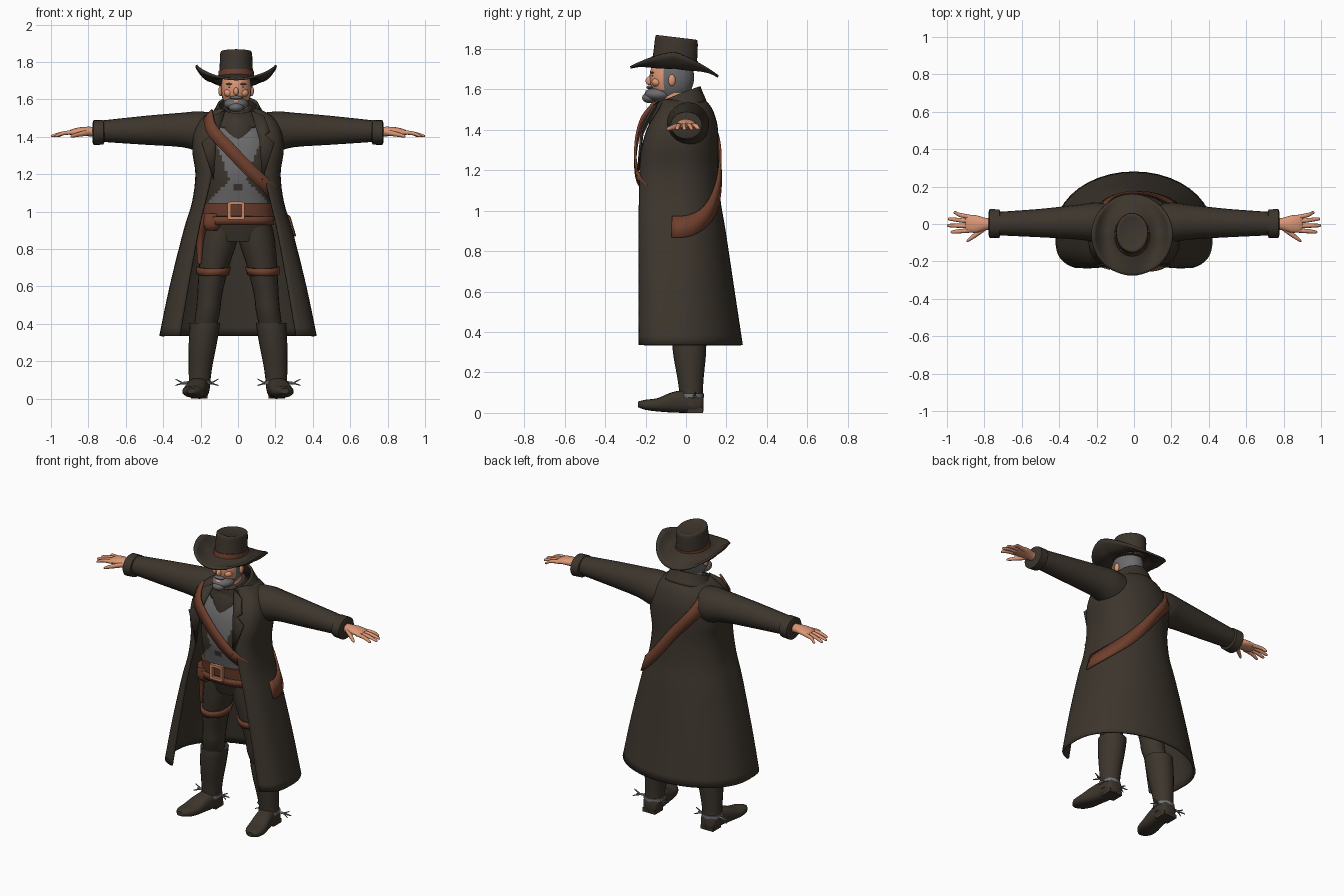
import bpy, bmesh, math
from mathutils import Vector

if "Cube" in bpy.data.objects:
    bpy.data.objects.remove(bpy.data.objects["Cube"])


def material(name, *rgb):
    m = bpy.data.materials.new(name)
    m.use_nodes = True
    m.diffuse_color = (*rgb, 1)
    m.node_tree.nodes["Principled BSDF"].inputs["Base Color"].default_value = (*rgb, 1)
    return m


CLOTH = material("dark cloth", .046, .036, .026)
LEATHER = material("red brown leather", .16, .05, .026)
SKIN = material("skin", .72, .31, .18)
GREY = material("grey hair and shirt", .15, .145, .15)
COPPER = material("copper buckle", .58, .25, .13)
STEEL = material("dull steel", .17, .17, .18)


def build(name, verts, faces, mats, rule=None, mirror=False, thick=0, angle=50):
    """Make an object; rule gives a material slot from each face centre."""
    me = bpy.data.meshes.new(name)
    me.from_pydata(verts, [], faces)
    bm = bmesh.new()
    bm.from_mesh(me)
    bmesh.ops.recalc_face_normals(bm, faces=bm.faces)
    bm.to_mesh(me)
    bm.free()
    ob = bpy.data.objects.new(name, me)
    bpy.context.collection.objects.link(ob)
    for m in mats if isinstance(mats, list) else [mats]:
        me.materials.append(m)
    if rule:
        for p in me.polygons:
            p.material_index = rule(p.center)
    if thick:
        s = ob.modifiers.new("thickness", "SOLIDIFY")
        s.thickness, s.offset = thick, 0
    if mirror:
        ob.modifiers.new("mirror", "MIRROR")
    bpy.ops.object.select_all(action="DESELECT")
    ob.select_set(True)
    bpy.context.view_layer.objects.active = ob
    bpy.ops.object.shade_smooth_by_angle(angle=math.radians(angle))
    return ob


def resample(rows, n):
    """Smooth curve through the rows, n steps per span."""
    out = []
    for i in range(len(rows) - 1):
        p = [rows[max(0, min(len(rows) - 1, i + k))] for k in (-1, 0, 1, 2)]
        for j in range(n):
            t = j / n
            out.append([b + .5 * t * (c - a + t * (2*a - 5*b + 4*c - d + t * (3*(b - c) + d - a)))
                        for a, b, c, d in zip(*p)])
    return out + [list(rows[-1])]


def strip_faces(rows, cols, closed):
    return [(r*cols + c, r*cols + (c + 1) % cols, (r + 1)*cols + (c + 1) % cols, (r + 1)*cols + c)
            for r in range(rows - 1) for c in range(cols if closed else cols - 1)]


def loft(name, rings, mats, axis="Z", sides=20, n=3, power=2, tilt=0, caps=True, **kw):
    """Rings are (position on axis, two centres, two radii)."""
    rings = resample(rings, n)
    verts = []
    for t, a, b, ra, rb in rings:
        for k in range(sides):
            g = 2 * math.pi * k / sides
            u, v = (math.copysign(abs(f) ** (2 / power), f) for f in (math.cos(g), math.sin(g)))
            p, q = a + ra * u, b + rb * v
            verts.append({"X": (t, p, q), "Y": (p, t, q), "Z": (p, q, t + tilt * rb * v)}[axis])
    faces = strip_faces(len(rings), sides, True)
    if caps:
        faces += [tuple(range(sides)), tuple(range(len(verts) - sides, len(verts)))]
    return build(name, verts, faces, mats, **kw)


def ball(name, centre, radii, mats, rule=None, mirror=False):
    bm = bmesh.new()
    bmesh.ops.create_uvsphere(bm, u_segments=32, v_segments=24, radius=1)
    verts = [tuple(c + r * k for c, r, k in zip(centre, radii, v.co)) for v in bm.verts]
    faces = [[v.index for v in f.verts] for f in bm.faces]
    bm.free()
    return build(name, verts, faces, mats, rule, mirror)


def box(name, centre, size, mat, **kw):
    verts = [tuple(c + s * k / 2 for c, s, k in zip(centre, size, (x, y, z)))
             for x in (-1, 1) for y in (-1, 1) for z in (-1, 1)]
    faces = [(0, 1, 3, 2), (4, 6, 7, 5), (0, 4, 5, 1), (2, 3, 7, 6), (0, 2, 6, 4), (1, 5, 7, 3)]
    return build(name, verts, faces, mat, **kw)


# Long coat: height, half width, front, back, half opening
COAT = resample([(.335, .415, -.23, .275, .31), (.6, .36, -.23, .235, .265), (.9, .285, -.23, .19, .21),
                 (1.05, .24, -.228, .165, .175), (1.2, .222, -.225, .155, .14), (1.32, .238, -.212, .155, .135),
                 (1.42, .23, -.18, .15, .125), (1.5, .185, -.13, .125, .095), (1.545, .11, -.11, .09, .07)], 4)
MID = -.03


def coat_ring(z):
    lo = max((r for r in COAT if r[0] <= z), default=COAT[0])
    hi = min((r for r in COAT if r[0] > z), default=COAT[-1])
    t = (z - lo[0]) / max(hi[0] - lo[0], .001)
    return [a + (b - a) * t for a, b in zip(lo, hi)]


def coat_half(z, hw, yf, yb, gap):
    back = [(hw * math.sin(a), MID + (yb - MID) * math.cos(a), z)
            for a in (math.pi / 2 * i / 10 for i in range(11))]
    bulge = lambda x: max(0, 1 - (x / hw) ** 4) ** .25
    front = []
    for i in range(1, 9):
        x = hw - (hw - gap) * (i / 8) ** 2
        front.append((x, MID + (yf - MID) * bulge(x) / bulge(gap), z))
    return back + front


verts = []
for ring in COAT:
    half = coat_half(*ring)
    verts += [(-x, y, z) for x, y, z in reversed(half[1:])] + half
cols = len(verts) // len(COAT)
build("long_coat", verts, strip_faces(len(COAT), cols, False), CLOTH, thick=.012)

loft("coat_sleeve", [(.08, .01, 1.42, .09, .10), (.2, .01, 1.428, .105, .108), (.3, .01, 1.437, .093, .092),
                     (.5, .005, 1.435, .076, .077), (.74, .002, 1.43, .062, .056)], CLOTH, "X", mirror=True)
loft("sleeve_cuff", [(.715, .002, 1.425, .062, .056), (.72, .002, 1.425, .076, .066),
                     (.772, .002, 1.422, .078, .067), (.778, .002, 1.422, .06, .05)],
     CLOTH, "X", n=1, mirror=True)
build("coat_lapel", [(.07, -.135, 1.54), (.14, -.165, 1.51), (.17, -.205, 1.43), (.145, -.215, 1.41),
                     (.195, -.222, 1.37), (.13, -.24, 1.17), (.115, -.215, 1.38)],
      [(0, 1, 2, 3, 6), (3, 4, 5, 6)], CLOTH, thick=.01, mirror=True)
loft("coat_collar", [(1.49, 0, -.035, .15, .13), (1.54, 0, -.04, .12, .115), (1.57, 0, -.045, .105, .11)],
     CLOTH, tilt=.4, caps=False, thick=.014)

# Torso, shirt and neckwear
def shirt_rule(c):
    w = .045 + (1.17 - c.z) * .95 if c.z < 1.17 else .045 + (c.z - 1.17) * .35
    patch = abs(c.x) < .025 and 1.12 < c.z < 1.15
    upper = 1.35 < c.z < 1.47 and .06 < abs(c.x) < .13
    return int(c.y < -.03 and c.z > 1.03 and (abs(c.x) < w or upper) and not patch)


loft("torso", [(.84, 0, -.02, .13, .11), (.95, 0, -.03, .185, .135), (1.05, 0, -.04, .175, .145),
               (1.2, 0, -.05, .175, .165), (1.35, 0, -.045, .18, .155), (1.45, 0, -.04, .14, .12),
               (1.53, 0, -.05, .07, .07)], [CLOTH, GREY], sides=80, n=9, power=2.6, rule=shirt_rule)
loft("neck_scarf", [(1.40, 0, -.09, .055, .10), (1.45, 0, -.07, .11, .115), (1.51, 0, -.06, .10, .11),
                    (1.555, -.005, -.06, .08, .085)], CLOTH, tilt=.25)

# Shoulder strap, front and back
def ribbon(name, edge_pairs, mat):
    pts = [p for pair in edge_pairs for p in pair]
    build(name, pts, strip_faces(len(edge_pairs), 2, False), mat, thick=.012)


path = resample([(-.16, -.15, 1.52), (-.14, -.215, 1.44), (-.05, -.245, 1.34), (.05, -.25, 1.235),
                 (.13, -.235, 1.16), (.19, -.19, 1.1)], 4)
ribbon("front_strap", [((x - .022, y, z - .026), (x + .022, y, z + .026)) for x, y, z in path], LEATHER)
pairs = []
for i in range(25):
    a = math.radians(-48 + 148 * i / 24)
    z = 1.22 - .3 * math.sin(a) if a < 1.5 else .92
    pair = []
    for dz in (-.052, .052):
        _, hw, _, yb, _ = coat_ring(z + dz)
        pair.append(((hw + .012) * math.sin(a), MID + (yb + .015 - MID) * math.cos(a), z + dz))
    pairs.append(pair)
ribbon("back_strap", pairs, LEATHER)

# Belts, buckle and holster
loft("waist_belt", [(.965, 0, -.035, .192, .147), (1.045, 0, -.04, .188, .156)], LEATHER,
     sides=40, n=1, power=2.6)
loft("gun_belt", [(.93, -.01, -.035, .197, .15), (.975, -.01, -.035, .197, .155)], LEATHER,
     sides=40, n=1, power=2.6, caps=False, thick=.012)
for s in (-1, 1):
    box("buckle_side", (-.01 + s * .037, -.202, 1.005), (.017, .02, .095), COPPER)
    box("buckle_bar", (-.01, -.202, 1.005 + s * .04), (.06, .02, .016), COPPER)
loft("holster", [(.72, -.205, -.06, .014, .03), (.85, -.2, -.06, .022, .045), (.93, -.19, -.08, .03, .06),
                 (.99, -.175, -.1, .025, .05)], LEATHER)
loft("belt_pouch", [(.9, -.14, -.14, .03, .02), (.93, -.14, -.15, .045, .03), (.99, -.14, -.15, .04, .025)], LEATHER)

# Legs, boots and spurs
loft("trouser_leg", [(.95, .085, -.03, .09, .115), (.85, .1, -.03, .098, .11), (.7, .13, -.03, .08, .095),
                     (.55, .152, -.02, .066, .08), (.47, .16, -.015, .065, .075), (.36, .18, .01, .06, .065)],
     CLOTH, mirror=True)
loft("thigh_band", [(.665, .135, -.03, .081, .096), (.705, .13, -.03, .086, .1)], LEATHER,
     n=1, caps=False, thick=.012, tilt=.1, mirror=True)
loft("boot_shaft", [(.405, .178, .015, .083, .085), (.37, .18, .015, .08, .086), (.28, .19, .018, .074, .08),
                    (.18, .2, .022, .064, .066), (.1, .205, .025, .058, .058), (.04, .208, .025, .056, .058)],
     CLOTH, mirror=True)
loft("boot_foot", [(.087, .205, .045, .03, .035), (.07, .206, .05, .05, .05), (0, .21, .056, .054, .056),
                   (-.07, .222, .052, .056, .05), (-.14, .235, .04, .06, .033), (-.2, .245, .04, .05, .025),
                   (-.237, .25, .042, .022, .014)], CLOTH, "Y", power=2.6, mirror=True)
box("boot_heel", (.207, .045, .012), (.09, .08, .024), CLOTH, mirror=True)
loft("spur_strap", [(.075, .207, .025, .064, .064), (.095, .207, .025, .064, .064)], STEEL,
     n=1, mirror=True)
for s in (-1, 1):
    start = .22 + s * .04
    loft("spur_arm", [(start, .04, .085, .007, .007), (start + s * .045, .045, .083, .007, .007)],
         STEEL, "X", sides=8, n=1, mirror=True)
    for dy, dz in ((0, .022), (.018, -.012), (-.018, -.012)):
        loft("spur_spike", [(start + s * .035, .045, .083, .006, .006),
                            (start + s * .075, .045 + dy, .083 + dz, .003, .003)],
             STEEL, "X", sides=6, n=1, mirror=True)

# Hands
loft("palm", [(.74, 0, 1.425, .03, .026), (.79, 0, 1.428, .032, .026), (.84, 0, 1.43, .046, .022),
              (.885, .002, 1.425, .047, .017), (.9, .002, 1.422, .04, .012)], SKIN, "X", mirror=True)
for y0, y1, tip in ((.036, .06, .965), (.013, .027, .995), (-.011, -.008, 1.0), (-.034, -.043, .98)):
    loft("finger", [(.87, y0, 1.424, .012, .012), (.93, (y0 + y1) / 2, 1.42, .0115, .011),
                    (tip - .01, y1, 1.406, .009, .008), (tip, y1, 1.403, .003, .003)],
         SKIN, "X", sides=10, mirror=True)
loft("thumb", [(.79, -.015, 1.424, .018, .017), (.84, -.052, 1.415, .016, .014),
               (.885, -.085, 1.405, .01, .009), (.895, -.092, 1.403, .003, .003)],
     SKIN, "X", sides=10, mirror=True)

# Head and face
HX = -.01
ball("head", (HX, -.07, 1.66), (.082, .11, .125), [GREY, SKIN],
     lambda c: int(c.y < -.105 and c.z > 1.595))
loft("neck", [(1.48, 0, -.05, .06, .06), (1.62, HX, -.06, .06, .065)], SKIN, n=1)
ball("jaw_beard", (HX, -.135, 1.575), (.066, .07, .036), GREY)
ball("chin_beard", (HX, -.18, 1.558), (.04, .037, .026), GREY)
ball("lower_lip", (HX, -.186, 1.59), (.02, .014, .008), SKIN)
ball("moustache", (HX, -.177, 1.61), (.036, .018, .01), GREY)
ball("nose", (HX, -.178, 1.642), (.014, .022, .022), SKIN)
for s in (-1, 1):
    ball("ear", (HX + s * .083, -.07, 1.645), (.012, .018, .028), SKIN)
    ball("cheek", (HX + s * .04, -.145, 1.635), (.026, .025, .022), SKIN)
    ball("eyebrow", (HX + s * .033, -.166, 1.682), (.022, .009, .005), GREY)
    ball("eye", (HX + s * .031, -.163, 1.667), (.011, .008, .004), CLOTH)

# Wide hat with curled brim
verts = []
for i in range(9):
    t = i / 8
    for k in range(48):
        a = 2 * math.pi * k / 48
        s, c = math.sin(a), math.cos(a)
        drop = .025 * c if c > 0 else -.07 * c
        z = 1.733 - t * drop + s * s * (.05 * t ** 3 - .03 * math.sin(math.pi * t))
        verts.append((HX + (.08 + .133 * t) * s, -.058 - (.1 + .117 * t) * c, z))
build("hat_brim", verts, strip_faces(9, 48, True), CLOTH, thick=.012)
loft("hat_crown", [(1.715, HX, -.058, .092, .112), (1.78, HX, -.052, .088, .108), (1.845, HX, -.047, .085, .105),
                   (1.857, HX, -.047, .076, .095), (1.85, HX, -.047, .05, .07)], CLOTH, sides=32, tilt=-.12)
loft("hat_band", [(1.722, HX, -.058, .096, .116), (1.752, HX, -.055, .094, .114)], LEATHER,
     sides=32, n=1, tilt=-.1)
